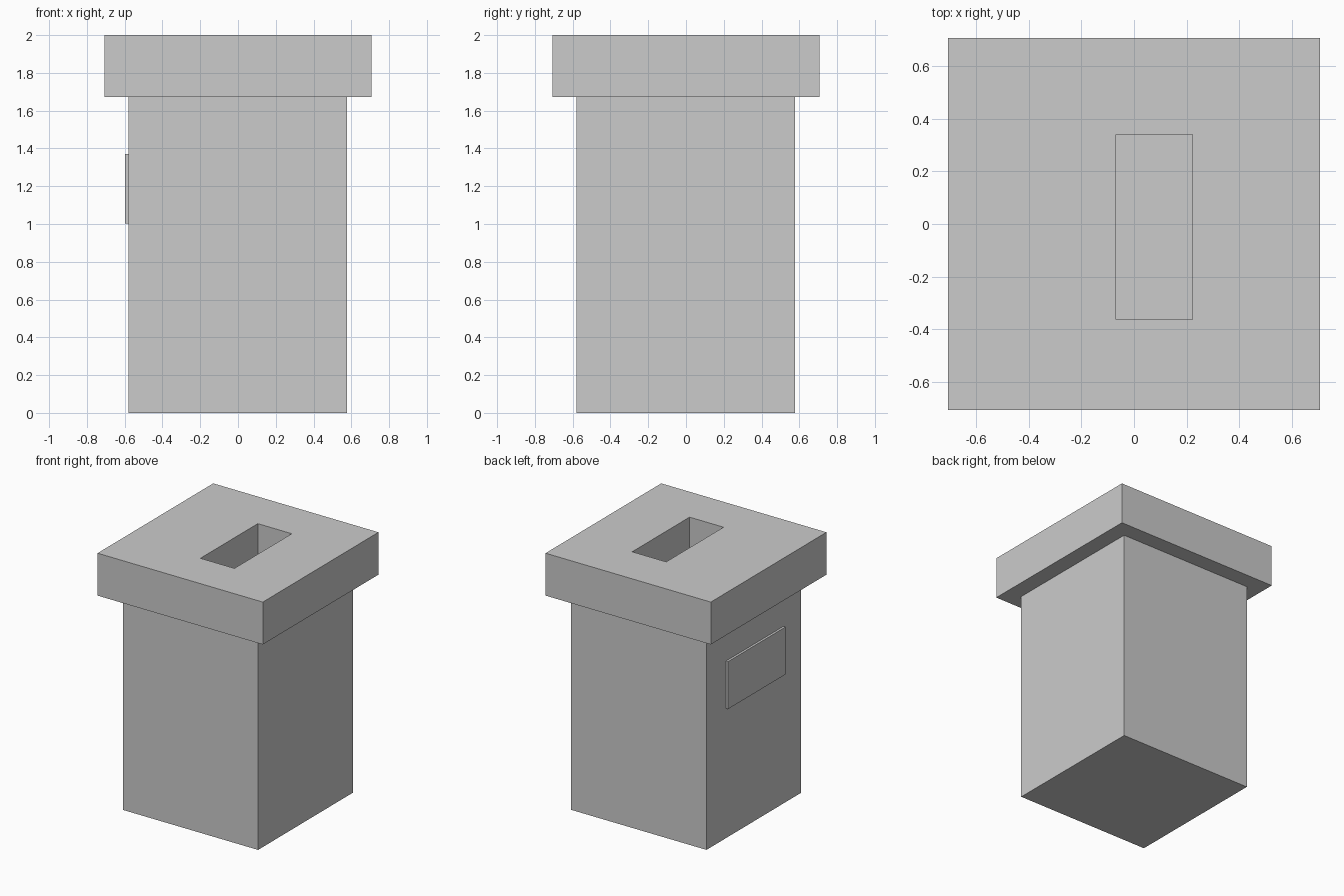
import bpy

if "Cube" in bpy.data.objects:
    bpy.data.objects.remove(bpy.data.objects["Cube"])


def box(name, x, y, z):
    """Axis-aligned box from (min, max) ranges."""
    centre = [(r[0] + r[1]) / 2 for r in (x, y, z)]
    bpy.ops.mesh.primitive_cube_add(size=1, location=centre)
    obj = bpy.context.object
    obj.name = name
    obj.scale = [r[1] - r[0] for r in (x, y, z)]
    bpy.ops.object.transform_apply(location=True, rotation=False, scale=True)
    return obj


LID_BOTTOM = 1.672
BODY = (-0.58, 0.578)
LID = (-0.707, 0.707)
SLOT_Y = (-0.362, 0.339)

# Square body
box("bin_body", BODY, BODY, (0, LID_BOTTOM))

# Raised panel on the left side
box("side_panel", (-0.598, BODY[0]), SLOT_Y, (1.003, 1.37))

# Overhanging lid with an off-centre slot cut through it
lid = box("bin_lid", LID, LID, (LID_BOTTOM, 2.0))
cutter = box("slot_cutter", (-0.068, 0.223), SLOT_Y, (1.5, 2.2))
cutter.hide_render = True
cut = lid.modifiers.new("slot", 'BOOLEAN')
cut.operation = 'DIFFERENCE'
cut.solver = 'EXACT'
cut.object = cutter
bpy.context.view_layer.objects.active = lid
bpy.ops.object.modifier_apply(modifier=cut.name)
bpy.data.objects.remove(cutter)
